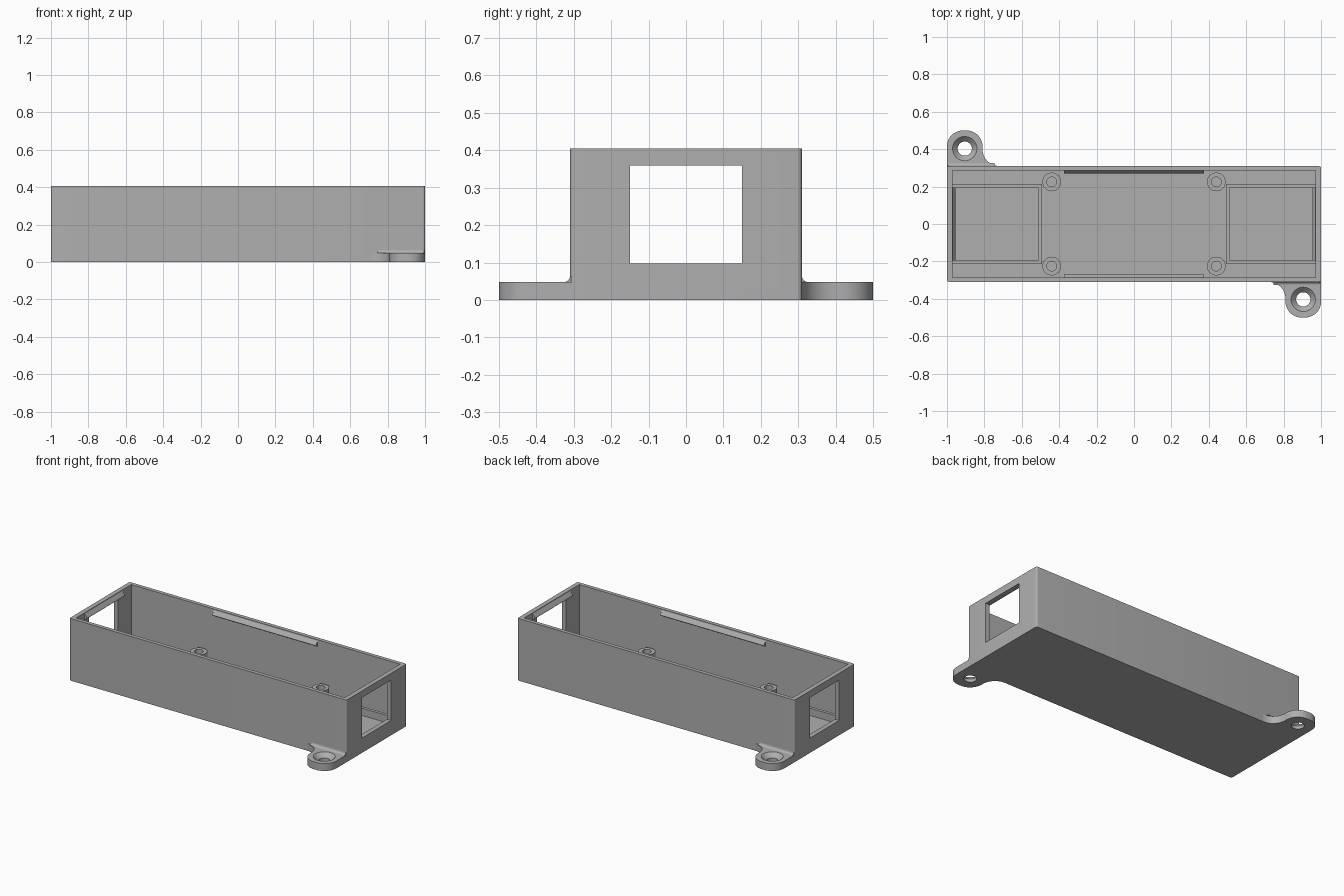
import bpy, bmesh
from math import pi, sin, cos, radians
from mathutils import Matrix, Vector

if bpy.data.objects.get("Cube"):
    bpy.data.objects.remove(bpy.data.objects["Cube"])

grey = bpy.data.materials.new("plain_grey")
grey.use_nodes = True
grey.diffuse_color = (0.43, 0.43, 0.43, 1)
grey.node_tree.nodes["Principled BSDF"].inputs["Base Color"].default_value = (0.43, 0.43, 0.43, 1)

# Main dimensions
L, W, H = 1.0, 0.31, 0.405
IN_L, IN_W = 0.97, 0.285
FLOOR = 0.048


def finish(bm, name):
    bmesh.ops.recalc_face_normals(bm, faces=bm.faces)
    mesh = bpy.data.meshes.new(name)
    bm.to_mesh(mesh)
    bm.free()
    mesh.materials.append(grey)
    obj = bpy.data.objects.new(name, mesh)
    bpy.context.collection.objects.link(obj)
    return obj


def prism(name, outline, start, length):
    """Extrude a closed outline of 3D points along a vector."""
    bm = bmesh.new()
    face = bm.faces.new([bm.verts.new(Vector(p) + Vector(start)) for p in outline])
    new = bmesh.ops.extrude_face_region(bm, geom=[face])["geom"]
    verts = [v for v in new if isinstance(v, bmesh.types.BMVert)]
    bmesh.ops.translate(bm, verts=verts, vec=length)
    return finish(bm, name)


def box(name, x0, x1, y0, y1, z0, z1):
    pts = [(x0, y0, 0), (x1, y0, 0), (x1, y1, 0), (x0, y1, 0)]
    return prism(name, pts, (0, 0, z0), (0, 0, z1 - z0))


def cone(name, x, y, z0, z1, r0, r1):
    bm = bmesh.new()
    bmesh.ops.create_cone(bm, cap_ends=True, segments=40, radius1=r0, radius2=r1, depth=z1 - z0,
                          matrix=Matrix.Translation((x, y, (z0 + z1) / 2)))
    return finish(bm, name)


def arc(cx, cy, r, a0, a1, n=10):
    angles = [radians(a0 + (a1 - a0) * i / n) for i in range(n + 1)]
    return [(cx + r * cos(a), cy + r * sin(a), 0) for a in angles]


def cut(obj, cutter):
    mod = obj.modifiers.new("cut", "BOOLEAN")
    mod.operation, mod.solver, mod.object = "DIFFERENCE", "EXACT", cutter
    bpy.context.view_layer.objects.active = obj
    bpy.ops.object.modifier_apply(modifier=mod.name)
    bpy.data.objects.remove(cutter)


def smooth(obj):
    bpy.ops.object.select_all(action="DESELECT")
    obj.select_set(True)
    bpy.context.view_layer.objects.active = obj
    bpy.ops.object.shade_smooth_by_angle(angle=radians(30))


def turned_copy(obj, name):
    """Second copy, turned half a revolution about the vertical axis."""
    mesh = obj.data.copy()
    mesh.transform(Matrix.Rotation(pi, 4, "Z"))
    bpy.context.collection.objects.link(bpy.data.objects.new(name, mesh))


# Open tray with softly rounded upright edges and a window in each end
R = 0.012
outline = (arc(L - R, W - R, R, 0, 90, 6) + arc(R - L, W - R, R, 90, 180, 6)
           + arc(R - L, R - W, R, 180, 270, 6) + arc(L - R, R - W, R, 270, 360, 6))
tray = prism("tray", outline, (0, 0, 0), (0, 0, H))
cut(tray, box("cavity", -IN_L, IN_L, -IN_W, IN_W, FLOOR, H + 0.1))
cut(tray, box("windows", -1.2, 1.2, -0.15, 0.15, 0.097, 0.36))
smooth(tray)

# Low ridges framing a bay on the floor at each end
bay = box("right_bay_ridge", 0.493, IN_L + 0.005, -0.215, 0.215, FLOOR - 0.005, 0.096)
cut(bay, box("bay_gap", 0.512, 1.1, -0.195, 0.195, 0, 0.2))
turned_copy(bay, "left_bay_ridge")

# Four hollow mounting posts
for x in (-0.44, 0.44):
    for y in (-0.225, 0.225):
        post = cone("mounting_post", x, y, FLOOR - 0.005, 0.135, 0.05, 0.05)
        cut(post, cone("post_hole", x, y, FLOOR, 0.2, 0.026, 0.026))
        smooth(post)

# Wedge-shaped snap ridges below the rim, on the long walls and above the windows
wedge = [(0.005, 0.398), (0, 0.398), (-0.016, 0.375), (-0.016, 0.37), (0, 0.36), (0.005, 0.36)]
side = prism("back_snap_ridge", [(0, d, z) for d, z in wedge], (-0.375, IN_W, 0), (0.75, 0, 0))
turned_copy(side, "front_snap_ridge")
end = prism("right_snap_ridge", [(d, 0, z) for d, z in wedge], (IN_L, -0.195, 0), (0, 0.39, 0))
turned_copy(end, "left_snap_ridge")

# Screw ear with rounded end, flared root and countersunk hole
ear_outline = (arc(0.72, -0.4, 0.09, 90, 0) + arc(0.895, -0.415, 0.085, 180, 270)
               + arc(0.915, -0.415, 0.085, 270, 360) + [(L, -0.3, 0), (0.72, -0.3, 0)])
ear = prism("front_ear", ear_outline, (0, 0, 0), (0, 0, FLOOR))
cut(ear, cone("screw_hole", 0.905, -0.403, -0.05, 0.1, 0.038, 0.038))
cut(ear, cone("countersink", 0.905, -0.403, 0.02, 0.05, 0.038, 0.067))
smooth(ear)
turned_copy(ear, "back_ear")

# Small curved fillet where the ear meets the wall
F = 0.016
curve = [(0, y, z) for y, z, _ in arc(-F, F, F, 0, -90, 6)]
fillet = prism("front_ear_fillet", curve + [(0, 0.005, 0), (0, 0.005, F)],
               (0.745, -W, FLOOR), (0.25, 0, 0))
smooth(fillet)
turned_copy(fillet, "back_ear_fillet")
